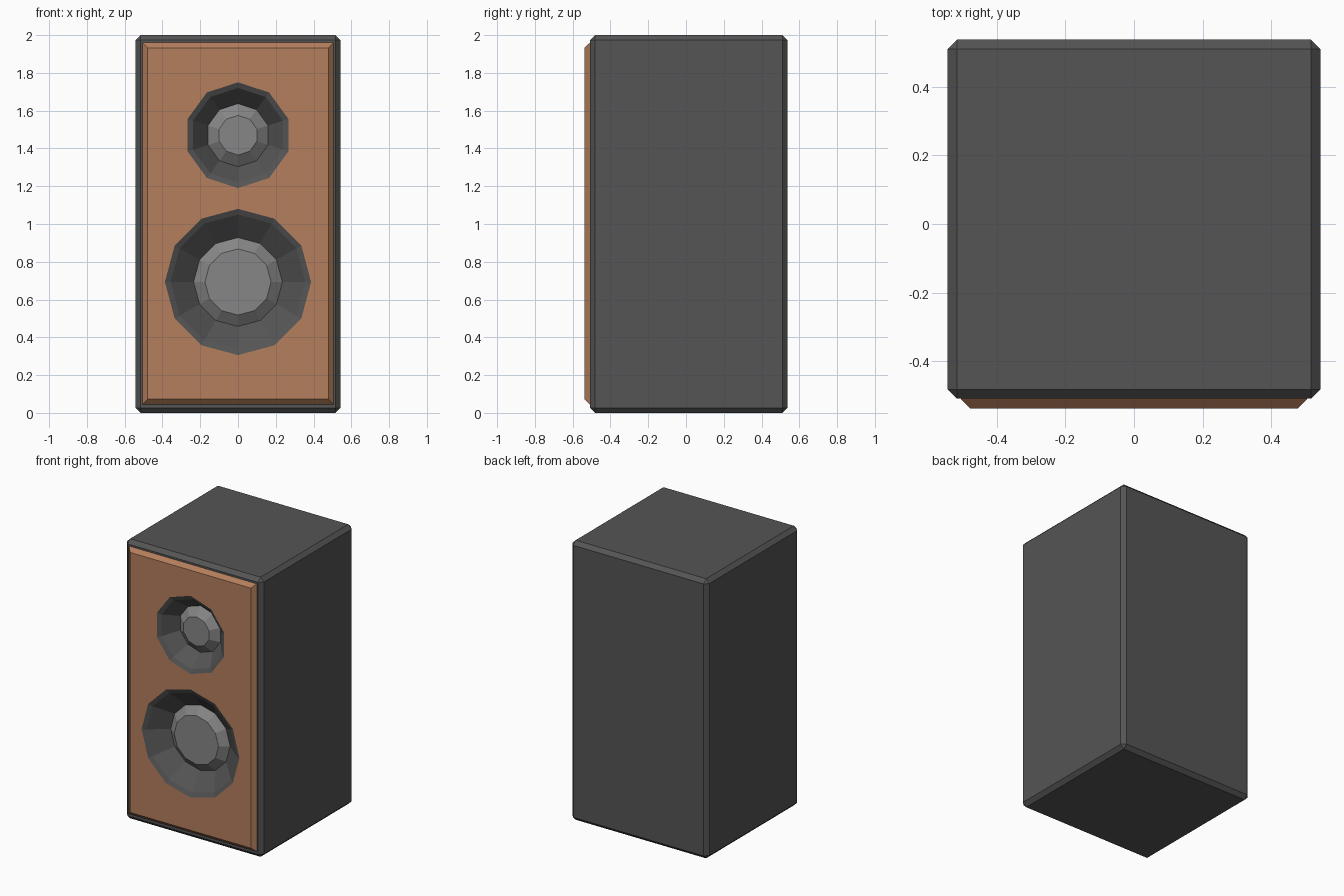
import bpy, bmesh, math

if "Cube" in bpy.data.objects:
    bpy.data.objects.remove(bpy.data.objects["Cube"])

FRONT = -0.537


def material(name, rgb):
    m = bpy.data.materials.new(name)
    m.diffuse_color = (*rgb, 1)
    m.use_nodes = True
    m.node_tree.nodes["Principled BSDF"].inputs["Base Color"].default_value = m.diffuse_color
    return m


dark = material("dark_casing", (0.09, 0.09, 0.09))
wood = material("wood", (0.46, 0.21, 0.11))
grey = material("mid_grey", (0.24, 0.24, 0.24))


def finish(bm, name, mat):
    me = bpy.data.meshes.new(name)
    bm.to_mesh(me)
    bm.free()
    ob = bpy.data.objects.new(name, me)
    bpy.context.collection.objects.link(ob)
    if mat:
        me.materials.append(mat)
    return ob


def loft(name, rings, mat, cap_start=False, cap_end=False, flip=False):
    """Join successive vertex rings with flat quads."""
    bm = bmesh.new()
    vs = [[bm.verts.new(p) for p in ring] for ring in rings]
    n = len(vs[0])
    for a, b in zip(vs, vs[1:]):
        for i in range(n):
            j = (i + 1) % n
            bm.faces.new((a[i], a[j], b[j], b[i]))
    if cap_start:
        bm.faces.new(vs[0][::-1])
    if cap_end:
        bm.faces.new(vs[-1])
    if cap_start and cap_end:
        bmesh.ops.recalc_face_normals(bm, faces=bm.faces)
    elif flip:
        bmesh.ops.reverse_faces(bm, faces=bm.faces)
    bm.normal_update()
    return finish(bm, name, mat)


def circle(r, depth, zc, n):
    return [(r * math.sin(2 * math.pi * i / n), FRONT + depth,
             zc + r * math.cos(2 * math.pi * i / n)) for i in range(n)]


def rect(x, y, z0, z1):
    return [(-x, y, z0), (x, y, z0), (x, y, z1), (-x, y, z1)]


# Cabinet: box with all edges chamfered
bm = bmesh.new()
bmesh.ops.create_cube(bm, size=1)
for v in bm.verts:
    v.co.x *= 1.086
    v.co.y = v.co.y * 1.046 + 0.014
    v.co.z = v.co.z * 2 + 1
bmesh.ops.bevel(bm, geom=bm.edges[:], offset=0.027, segments=1, affect='EDGES')
cabinet = finish(bm, "cabinet", dark)

# Front panel with bevelled border
panel = loft("front_panel", [rect(0.505, -0.495, 0.045, 1.96),
                             rect(0.505, -0.509, 0.045, 1.96),
                             rect(0.478, FRONT, 0.073, 1.933)],
             wood, True, True)


def cut(target, cutter):
    mod = target.modifiers.new("driver_hole", 'BOOLEAN')
    mod.operation = 'DIFFERENCE'
    mod.solver = 'EXACT'
    mod.object = cutter
    bpy.context.view_layer.objects.active = target
    bpy.ops.object.modifier_apply(modifier=mod.name)


# Drivers: name, centre height, sides, rim, inner rim, dome base, dome face
for name, zc, n, r0, r1, r2, r3 in (
        ("tweeter", 1.47, 10, 0.28, 0.25, 0.167, 0.105),
        ("woofer", 0.693, 12, 0.387, 0.357, 0.235, 0.175)):
    cutter = loft(name + "_cutter", [circle(r0, -0.1, zc, n),
                                     circle(r0, 0.14, zc, n)], None, True, True)
    cut(panel, cutter)
    cut(cabinet, cutter)
    bpy.data.objects.remove(cutter)
    loft(name + "_cone", [circle(r0, 0, zc, n), circle(r1, 0.014, zc, n),
                          circle(r2, 0.112, zc, n)], dark, flip=False)
    loft(name + "_dome", [circle(r2, 0.112, zc, n), circle(r3, 0.066, zc, n)],
         grey, cap_end=True)

# Make open driver surfaces face forward
for ob in bpy.data.objects:
    if ob.name.endswith(("_cone", "_dome")):
        bm = bmesh.new()
        bm.from_mesh(ob.data)
        for f in bm.faces:
            f.normal_update()
            if f.normal.y > 0:
                f.normal_flip()
        bm.to_mesh(ob.data)
        bm.free()
